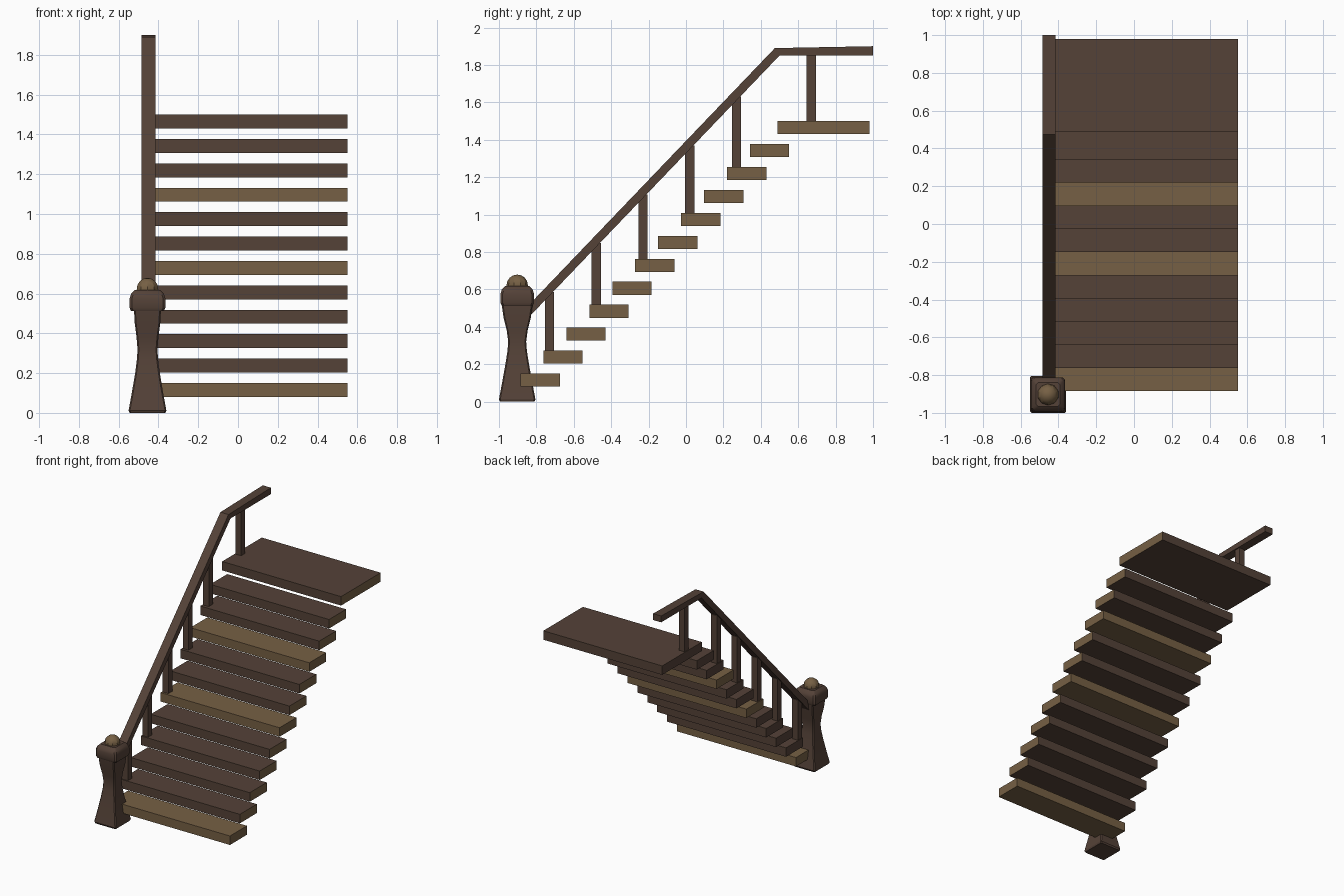
import bpy, bmesh, math
from mathutils import Vector

if "Cube" in bpy.data.objects:
    bpy.data.objects.remove(bpy.data.objects["Cube"])


def material(name, rgb):
    m = bpy.data.materials.new(name)
    m.diffuse_color = (*rgb, 1)
    m.use_nodes = True
    m.node_tree.nodes["Principled BSDF"].inputs["Base Color"].default_value = m.diffuse_color
    return m


DARK = material("dark_brown_wood", (0.089, 0.054, 0.039))
LIGHT = material("light_brown_wood", (0.181, 0.117, 0.058))


def make(name, bm, mats):
    bmesh.ops.recalc_face_normals(bm, faces=bm.faces)
    me = bpy.data.meshes.new(name)
    bm.to_mesh(me)
    bm.free()
    ob = bpy.data.objects.new(name, me)
    bpy.context.collection.objects.link(ob)
    for m in mats:
        me.materials.append(m)
    return ob


def box(name, lo, hi, mats):
    bm = bmesh.new()
    bmesh.ops.create_cube(bm, size=1)
    lo, hi = Vector(lo), Vector(hi)
    for v in bm.verts:
        v.co = (lo + hi) / 2 + v.co * (hi - lo)
    return make(name, bm, mats)


def smooth(ob, angle):
    bpy.ops.object.select_all(action='DESELECT')
    ob.select_set(True)
    bpy.context.view_layer.objects.active = ob
    bpy.ops.object.shade_smooth_by_angle(angle=math.radians(angle))


# eleven treads and the landing, right end grain in light wood
PITCH = 0.1227
XL, XR = -0.48, 0.55
for i in range(12):
    y, z = -0.885 + i * PITCH, 0.08 + i * PITCH
    last = i == 11
    if last:
        y = 0.49
    face = LIGHT if i in (0, 5, 8) else DARK
    step = box("landing" if last else f"tread_{i + 1}", (XL, y, z),
               (XR, 0.98 if last else y + 0.21, z + 0.07), [face, LIGHT])
    for p in step.data.polygons:
        p.material_index = 1 if p.normal.x > 0.5 else 0

# handrail: sloped run with a level end, extruded sideways
bm = bmesh.new()
profile = [(-0.88, 0.41), (0.50, 1.85), (1.0, 1.85), (1.0, 1.90), (0.475, 1.89), (-0.88, 0.475)]
rings = [[bm.verts.new((x, y, z)) for y, z in profile] for x in (-0.485, -0.415)]
n = len(profile)
for k in range(n):
    bm.faces.new((rings[0][k], rings[0][(k + 1) % n], rings[1][(k + 1) % n], rings[1][k]))
# end caps split at the bend so they stay clean
for r in rings:
    bm.faces.new((r[0], r[1], r[4], r[5]))
    bm.faces.new((r[1], r[2], r[3], r[4]))
make("handrail", bm, [DARK])

# balusters on every second tread, plus one on the landing
for k, y in enumerate((-0.73, -0.48, -0.23, 0.02, 0.27, 0.67)):
    base = 0.15 + (2 * k + 1) * PITCH
    top = min(1.87, 1.87 + (y - 0.50) * 1.044)
    box(f"baluster_{k + 1}", (-0.475, y - 0.025, base - 0.005), (-0.425, y + 0.025, top), [DARK])

# newel post: chamfered square sections lofted upwards
CX, CY = -0.455, -0.9025


def loft(name, sections, chamfer):
    bm = bmesh.new()
    prev = None
    for z, hx, hy in sections:
        c = chamfer
        pts = [(hx, -hy + c), (hx, hy - c), (hx - c, hy), (-hx + c, hy),
               (-hx, hy - c), (-hx, -hy + c), (-hx + c, -hy), (hx - c, -hy)]
        ring = [bm.verts.new((CX + x, CY + y, z)) for x, y in pts]
        if prev:
            for a in range(8):
                b = (a + 1) % 8
                bm.faces.new((prev[a], prev[b], ring[b], ring[a]))
        else:
            bm.faces.new(ring)
        prev = ring
    bm.faces.new(prev)
    ob = make(name, bm, [DARK])
    smooth(ob, 30)
    return ob


loft("newel_post", [(0, 0.09, 0.092), (0.012, 0.095, 0.0975), (0.10, 0.079, 0.081),
                    (0.20, 0.062, 0.063), (0.27, 0.053, 0.052), (0.32, 0.05, 0.048),
                    (0.38, 0.055, 0.056), (0.45, 0.064, 0.073), (0.52, 0.068, 0.083)], 0.007)
loft("newel_cap", [(0.513, 0.083, 0.083), (0.528, 0.09, 0.09), (0.575, 0.09, 0.09),
                   (0.60, 0.082, 0.082), (0.618, 0.064, 0.064)], 0.012)

# rounded finial
bm = bmesh.new()
bmesh.ops.create_uvsphere(bm, u_segments=10, v_segments=8, radius=0.057)
for v in bm.verts:
    v.co += Vector((CX, CY, 0.622))
smooth(make("newel_finial", bm, [LIGHT]), 30)
